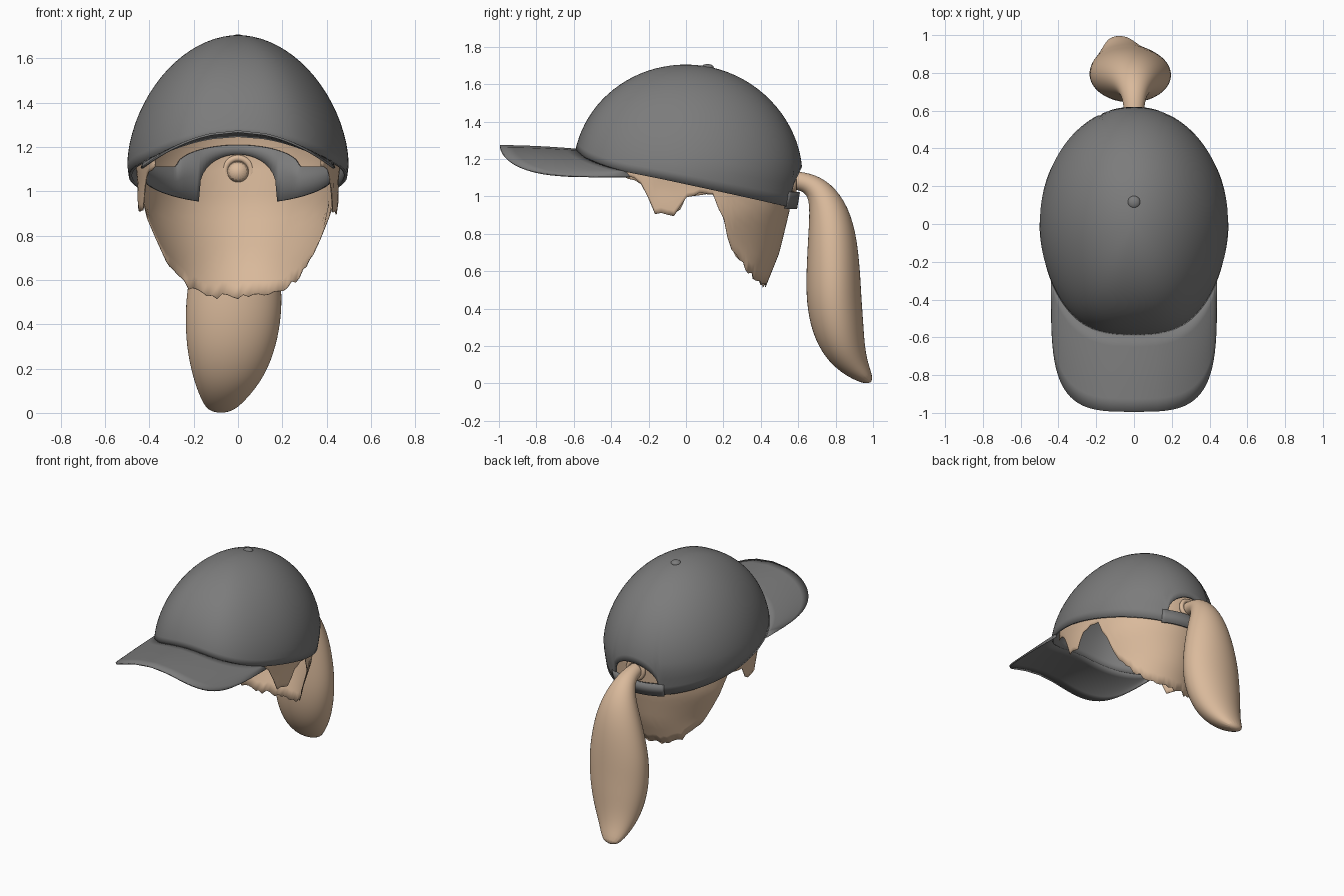
import bpy, bmesh, math, random
from mathutils import Vector

if "Cube" in bpy.data.objects:
    bpy.data.objects.remove(bpy.data.objects["Cube"])

random.seed(4)


def material(name, rgb):
    m = bpy.data.materials.new(name)
    m.diffuse_color = (*rgb, 1)
    m.use_nodes = True
    m.node_tree.nodes["Principled BSDF"].inputs["Base Color"].default_value = m.diffuse_color
    return m


GREY = material("cap grey", (0.2, 0.2, 0.2))
HAIR = material("tan hair", (0.70, 0.49, 0.33))


def sheet(name, rows, mat, closed=False, caps=False, thick=0.0, offset=-1, subsurf=0):
    """Skin a grid of points; optionally close each row, cap the ends, thicken."""
    bm = bmesh.new()
    g = [[bm.verts.new(p) for p in row] for row in rows]
    n = len(rows[0])
    for a, b in zip(g, g[1:]):
        for i in range(n if closed else n - 1):
            j = (i + 1) % n
            bm.faces.new((a[i], a[j], b[j], b[i]))
    if caps:
        bm.faces.new(g[0])
        bm.faces.new(g[-1])
    bmesh.ops.remove_doubles(bm, verts=bm.verts, dist=0.0005)
    bmesh.ops.recalc_face_normals(bm, faces=bm.faces)
    me = bpy.data.meshes.new(name)
    bm.to_mesh(me)
    bm.free()
    ob = bpy.data.objects.new(name, me)
    bpy.context.collection.objects.link(ob)
    finish(ob, mat)
    if thick:
        s = ob.modifiers.new("thickness", 'SOLIDIFY')
        s.thickness, s.offset = thick, offset
    if subsurf:
        s = ob.modifiers.new("smooth", 'SUBSURF')
        s.levels = s.render_levels = subsurf
    return ob


def finish(ob, mat):
    ob.data.materials.append(mat)
    bpy.ops.object.select_all(action='DESELECT')
    ob.select_set(True)
    bpy.context.view_layer.objects.active = ob
    bpy.ops.object.shade_smooth_by_angle(angle=math.radians(40))


def lerp_table(t, table):
    if t <= table[0][0]:
        return table[0][1]
    for (a, va), (b, vb) in zip(table, table[1:]):
        if t <= b:
            return va + (vb - va) * (t - a) / (b - a)
    return table[-1][1]


TOP, WIDE = 1.705, 1.12


def dome(th, z, k=1.0):
    """Point on the crown at angle th (0 = back) and height z."""
    s, c = math.sin(th), math.cos(th)
    if z < WIDE:
        fx = fb = ff = 1 - 0.27 * (WIDE - z)
    else:
        t = min(1.0, (z - WIDE) / (TOP - WIDE))
        fx = (1 - t ** 1.75) ** 0.52
        fb = (1 - t ** 1.9) ** 0.5
        ff = (1 - t ** 2.05) ** 0.5
    if c > 0:
        y = 0.622 * fb * c
    else:  # slightly squarer front panel
        y = 0.605 * ff * c * (1 + 0.07 * math.sin(2 * th) ** 2)
    return Vector((0.5 * fx * s * k, y * k, z))


def rim(th):
    x, y = 0.5 * math.sin(th), 0.6 * math.cos(th)
    if y < -0.3:
        return 1.25 - 0.64 * x * x
    return 1.13 - 0.218 * (y + 0.3)


def rim_open(th, half=0.19):
    """Rim with the arched opening at the back."""
    x, z = 0.5 * math.sin(th), rim(th)
    if math.cos(th) > 0 and abs(x) < half:
        z += 0.225 * (1 - (x / half) ** 2) ** 0.4
    return z


def angles(a, b, n):
    return [a + (b - a) * i / n for i in range(n + 1)]


# crown
ring = angles(0, 2 * math.pi, 128)[:-1]
rows = []
for i in range(21):
    e = math.sin(i / 20 * math.pi / 2)
    rows.append([dome(t, rim_open(t) + (TOP - rim_open(t)) * e) for t in ring])
sheet("cap_crown", rows, GREY, closed=True, thick=0.015)

# brim: from the front rim out to a rounded square edge, bowed across
rows = []
for k in range(7):
    f = k / 6
    row = []
    for i in range(41):
        a = (i / 20 - 1) * math.pi / 2
        sx, cy = math.sin(a), max(0.0, math.cos(a))
        ox = 0.435 * math.copysign(abs(sx) ** 0.5, sx)
        outer = Vector((ox, -0.3 - 0.695 * cy ** 0.5 + 0.1 * ox * ox * cy, 1.27 - 0.88 * ox * ox))
        t = math.pi - math.asin(ox * 0.985 / 0.5)
        p = dome(t, rim(t), 0.985).lerp(outer, f)
        p.z += 0.004 * math.sin(f * math.pi)
        row.append(p)
    rows.append(row)
sheet("cap_brim", rows, GREY, thick=0.01, offset=0)

# button on top
bpy.ops.mesh.primitive_uv_sphere_add(segments=20, ring_count=10, radius=1, location=(0, 0.115, 1.688))
button = bpy.context.object
button.name = "cap_button"
button.scale = (0.034, 0.034, 0.02)
finish(button, GREY)

# closing strap below the back opening
st = angles(-0.44, 0.44, 20)
sheet("cap_strap", [[dome(t, z + 0.02 * (1 - math.cos(t)), 1.006) for t in st]
                    for z in (0.932, 1.022)], GREY, thick=0.015)


# inner band with the arch around the opening
def band_top(t):
    x = 0.43 * math.sin(t)
    return 1.11 + (0.1 * math.sqrt(1 - (x / 0.27) ** 2) if abs(x) < 0.27 else 0)


bt = angles(-1.35, 1.35, 80)
rows = []
for f in (0, 0.5, 1):
    row = []
    for t in bt:
        b = rim_open(t, 0.21) + 0.008
        z = b + (max(band_top(t), b + 0.03) - b) * f
        row.append(dome(t, z, 0.89))
    rows.append(row)
sheet("inner_band", rows, GREY, thick=0.008)

# hair shell: side tufts, gap at the ear, long point at the nape
BOTTOM = [(-0.58, 1.12), (-0.4, 1.07), (-0.35, 0.99), (-0.29, 0.9), (-0.09, 0.9),
          (0, 1.0), (0.245, 1.03), (0.363, 0.88), (0.475, 0.72), (0.79, 0.575),
          (0.97, 0.525), (1.0, 0.52)]
RX = [(0.5, 0.38), (0.7, 0.385), (0.9, 0.45), (1.0, 0.457)]
RY = [(0.5, 0.42), (0.7, 0.5), (0.95, 0.56), (1.0, 0.567)]


def hair_point(t, z):
    low = Vector((lerp_table(z, RX) * math.sin(t), lerp_table(z, RY) * math.cos(t), z))
    high = dome(t, z, 0.925)
    f = min(1, max(0, (z - 0.95) / 0.12))
    return low.lerp(high, f)


ht = angles(-math.acos(-0.58), math.acos(-0.58), 70)
rows = []
ends = [lerp_table(math.cos(t), BOTTOM) + random.uniform(-0.015, 0.015) for t in ht]
rows = [[hair_point(t, b + (1.32 - b) * k / 14) for t, b in zip(ht, ends)] for k in range(15)]
sheet("hair_shell", rows, HAIR, thick=0.004)

# ponytail: y, z, centre x, half width, half depth
TAIL = [(0.52, 1.09, 0, .05, .05), (0.62, 1.085, 0, .052, .048), (0.70, 1.05, 0, .07, .065),
        (0.757, 0.95, 0, .115, .10), (0.782, 0.8, -.005, .168, .128), (0.787, 0.6, -.015, .21, .143),
        (0.79, 0.45, -.02, .217, .147), (0.81, 0.3, -.03, .202, .14), (0.852, 0.17, -.042, .163, .112),
        (0.92, 0.07, -.065, .105, .065), (0.992, 0.005, -.08, .052, .02)]
rows = []
for i, (y, z, cx, w, d) in enumerate(TAIL):
    p, q = TAIL[max(i - 1, 0)], TAIL[min(i + 1, len(TAIL) - 1)]
    tan = Vector((0, q[0] - p[0], q[1] - p[1])).normalized()
    nor = Vector((0, -tan.z, tan.y))
    rows.append([Vector((cx + w * 1.03 * math.cos(a), y, z)) + nor * d * 1.03 * math.sin(a)
                 for a in angles(0, 2 * math.pi, 16)[:-1]])
sheet("ponytail", rows, HAIR, closed=True, caps=True, subsurf=2)

# hair tie around the root of the ponytail
bpy.ops.mesh.primitive_torus_add(major_segments=28, minor_segments=10, major_radius=0.06,
                                 minor_radius=0.016, location=(0, 0.575, 1.09),
                                 rotation=(math.pi / 2, 0, 0))
tie = bpy.context.object
tie.name = "hair_tie"
finish(tie, HAIR)
